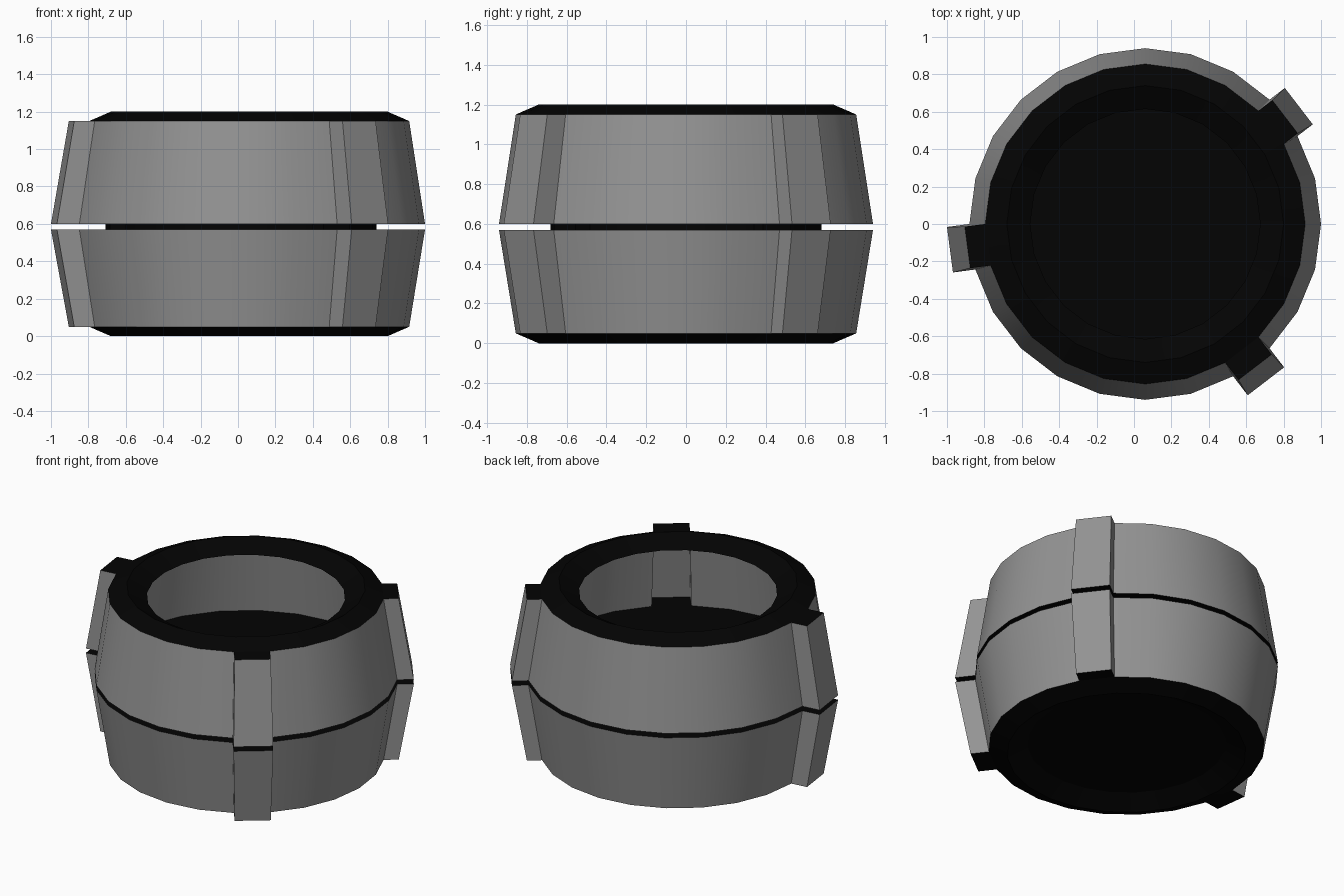
import bpy, bmesh, math

if "Cube" in bpy.data.objects:
    bpy.data.objects.remove(bpy.data.objects["Cube"])

CX = 0.06          # axis of the round body
N = 24             # sides of the body
R = 0.94           # widest radius, at the seam
LUGS = {2: 1.035, 12: 1.053, 20: 1.06}   # side index -> lug reach at the seam


def material(name, v):
    m = bpy.data.materials.new(name)
    m.diffuse_color = (v, v, v, 1)
    m.use_nodes = True
    m.node_tree.nodes["Principled BSDF"].inputs["Base Color"].default_value = m.diffuse_color
    return m


grey = material("mid grey", 0.295)
black = material("near black", 0.001)


def ring(bm, r, z):
    """Plain 24-sided ring of vertices."""
    return [bm.verts.new((CX + r * math.cos(math.tau * i / N),
                          r * math.sin(math.tau * i / N), z)) for i in range(N)]


def lug_ring(bm, scale, z):
    """Ring plus the outer corners of the three lugs; returns (circle, outline, lug caps)."""
    circle = ring(bm, R * scale, z)
    outline, caps = [], []
    for i in range(N):
        a, b = circle[i], circle[(i + 1) % N]
        outline.append(a)
        if i in LUGS:
            ang = math.tau * (i + 0.5) / N
            out = (LUGS[i] - R * math.cos(math.pi / N)) * scale
            d = (out * math.cos(ang), out * math.sin(ang))
            p, q = [bm.verts.new((v.co.x + d[0], v.co.y + d[1], z)) for v in (a, b)]
            outline += [p, q]
            caps.append((a, p, q, b))
    return circle, outline, caps


def bridge(bm, lo, hi, mat):
    n = len(lo)
    for i in range(n):
        j = (i + 1) % n
        bm.faces.new((lo[i], lo[j], hi[j], hi[i])).material_index = mat


# One continuous hollow body, built from the recessed base up to the open lip
bm = bmesh.new()
recess = ring(bm, 0.615, 0.07)
bm.faces.new(recess).material_index = 1
base = ring(bm, 0.74, 0.0)
bridge(bm, recess, base, 1)                         # base recess
low_circle, low_edge, low_caps = lug_ring(bm, 0.91, 0.05)
bridge(bm, base, low_circle, 1)                     # base chamfer
_, low_seam, _ = lug_ring(bm, 1.0, 0.57)
bridge(bm, low_edge, low_seam, 0)                   # lower wall
_, groove_lo, _ = lug_ring(bm, 0.725, 0.57)
_, groove_hi, _ = lug_ring(bm, 0.725, 0.60)
_, up_seam, _ = lug_ring(bm, 1.0, 0.60)
for a, b in ((low_seam, groove_lo), (groove_lo, groove_hi), (groove_hi, up_seam)):
    bridge(bm, a, b, 1)                             # black seam groove
up_circle, up_edge, up_caps = lug_ring(bm, 0.91, 1.15)
bridge(bm, up_seam, up_edge, 0)                     # upper wall
for c in low_caps + up_caps:
    bm.faces.new(c).material_index = 1              # lug ends
top = ring(bm, 0.74, 1.20)
bridge(bm, up_circle, top, 1)                       # top chamfer
bridge(bm, top, ring(bm, 0.615, 1.13), 1)           # sunken lip
bmesh.ops.recalc_face_normals(bm, faces=bm.faces[:])

# Floor of the open upper half
floor = bm.faces.new([bm.verts.new(v.co) for v in groove_hi])
floor.material_index = 1

me = bpy.data.meshes.new("hollow_body")
bm.to_mesh(me)
bm.free()
me.materials.append(grey)
me.materials.append(black)
ob = bpy.data.objects.new("hollow_body", me)
bpy.context.collection.objects.link(ob)
ob.select_set(True)
bpy.context.view_layer.objects.active = ob
bpy.ops.object.shade_smooth_by_angle(angle=math.radians(20))
